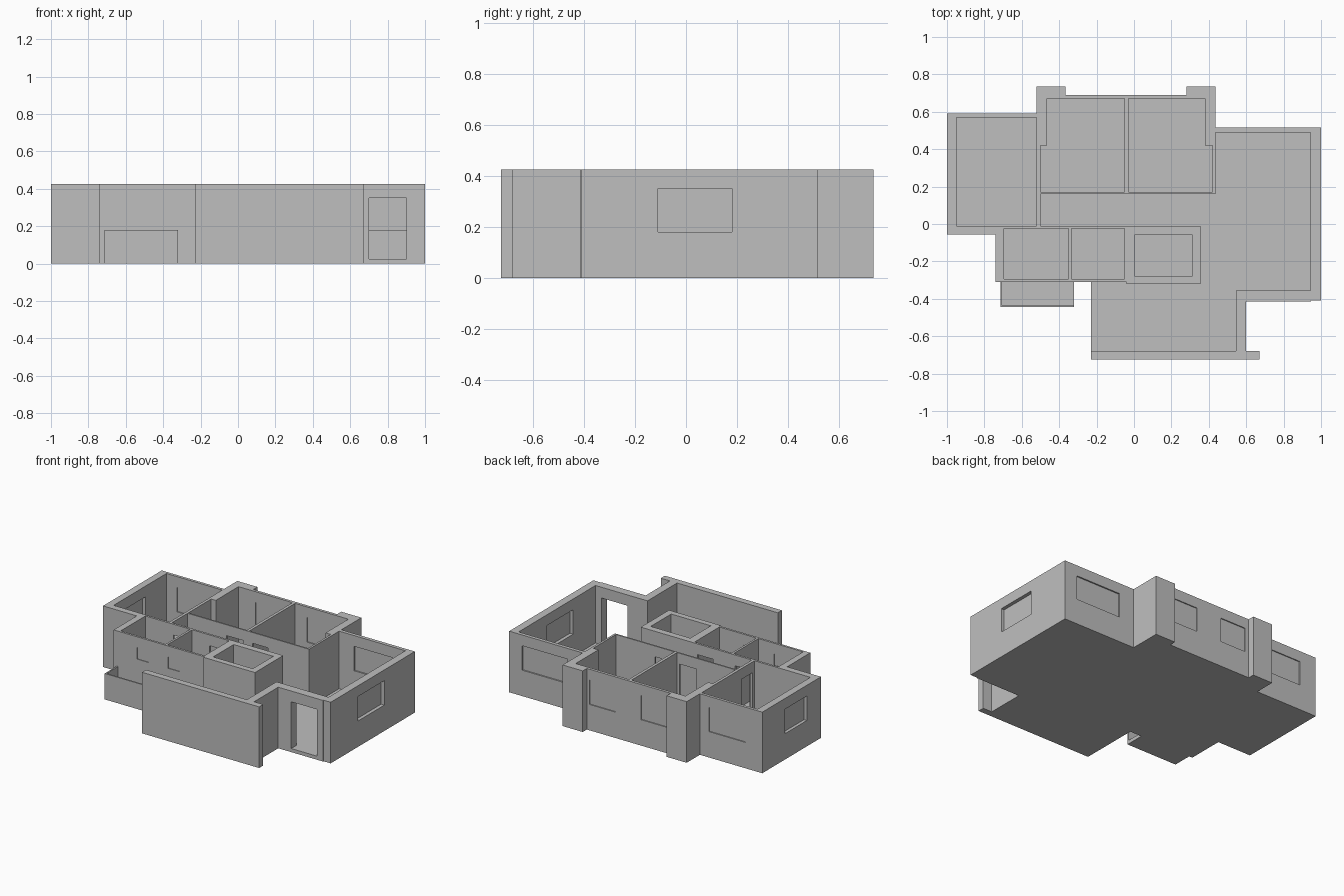
import bpy
import bmesh

HEIGHT, FLOOR, HEAD, SILL = 0.425, 0.025, 0.35, 0.18

default_cube = bpy.data.objects.get("Cube")
if default_cube:
    bpy.data.objects.remove(default_cube, do_unlink=True)

# Single plaster colour
plaster = bpy.data.materials.new("grey_plaster")
plaster.use_nodes = True
colour = (0.52, 0.52, 0.52, 1)
plaster.diffuse_color = colour
plaster.node_tree.nodes["Principled BSDF"].inputs["Base Color"].default_value = colour


def prism(bm, outline, z0, z1):
    """Extrude a counter-clockwise plan outline from z0 to z1."""
    face = bm.faces.new([bm.verts.new((x, y, z0)) for x, y in outline])
    top = bmesh.ops.extrude_face_region(bm, geom=[face])["geom"]
    for v in top:
        if isinstance(v, bmesh.types.BMVert):
            v.co.z = z1


def box(bm, x0, x1, y0, y1, z0, z1):
    prism(bm, [(x0, y0), (x1, y0), (x1, y1), (x0, y1)], z0, z1)


def finish(bm, name):
    bmesh.ops.recalc_face_normals(bm, faces=bm.faces)
    mesh = bpy.data.meshes.new(name)
    bm.to_mesh(mesh)
    bm.free()
    obj = bpy.data.objects.new(name, mesh)
    mesh.materials.append(plaster)
    bpy.context.collection.objects.link(obj)
    return obj


# Solid house block
bm = bmesh.new()
prism(bm, [(-1, -.055), (-.74, -.055), (-.74, -.31), (-.23, -.31), (-.23, -.725),
           (.67, -.725), (.67, -.68), (.6, -.68), (.6, -.415), (.945, -.415),
           (.945, -.41), (1, -.41), (1, .515), (.435, .515), (.435, .735),
           (.28, .735), (.28, .69), (-.365, .69), (-.365, .735), (-.52, .735),
           (-.52, .59), (-1, .59)], 0, HEIGHT)
house = finish(bm, "house_walls")

# Rooms to hollow out
cut = bmesh.new()
rooms = [
    # living room and corridor
    [(-.5, -.01), (-.215, -.01), (.355, -.01), (.355, -.32), (-.04, -.32), (-.04, -.31),
     (-.215, -.31), (-.215, -.68), (.545, -.68), (.545, -.355), (.945, -.355),
     (.945, .49), (.435, .49), (.435, .16), (-.5, .16)],
    # two back bedrooms
    [(-.5, .17), (-.05, .17), (-.05, .67), (-.465, .67), (-.465, .42), (-.5, .42)],
    [(-.03, .17), (.42, .17), (.42, .42), (.38, .42), (.38, .67), (-.03, .67)],
]
for outline in rooms:
    prism(cut, outline, FLOOR, .6)
# side bedroom, two small rooms, shaft
for x0, x1, y0, y1 in [(-.95, -.52, -.01, .57), (-.695, -.35, -.295, -.025),
                       (-.335, -.05, -.295, -.025), (.005, .31, -.28, -.055)]:
    box(cut, x0, x1, y0, y1, FLOOR, .6)

# Doorways: entrance, bedrooms, small rooms, side bedroom
for x0, x1, y0, y1 in [(.7, .9, -.45, -.33), (0, .12, .15, .18), (-.2, -.07, .15, .18),
                       (-.48, -.37, -.035, 0), (-.2, -.08, -.035, 0),
                       (-.53, -.49, .01, .13)]:
    box(cut, x0, x1, y0, y1, FLOOR, HEAD)
# Wide terrace opening
box(cut, -.26, -.2, -.68, -.31, .03, .6)


def window(axis, a0, a1, w0, w1, sill=SILL):
    """Recess a wall lying between w0 and w1 from both sides, leaving a thin pane."""
    mid = (w0 + w1) / 2
    for d0, d1 in ((w0 - .005, mid - .003), (mid + .003, w1 + .005)):
        if axis == "x":
            box(cut, a0, a1, d0, d1, sill, HEAD)
        else:
            box(cut, d0, d1, a0, a1, sill, HEAD)


window("x", .55, .9, .49, .515)
window("x", .06, .26, .67, .69)
window("x", -.335, -.135, .67, .69)
window("x", -.87, -.59, .57, .59)
window("y", -.11, .18, .945, 1)
window("y", .1, .34, -1, -.95)
window("x", -.56, -.47, -.31, -.295, .27)
window("x", -.32, -.235, -.31, -.295, .27)

cutter = finish(cut, "room_cutter")
cutter.hide_render = True
mod = house.modifiers.new("rooms", "BOOLEAN")
mod.operation = "DIFFERENCE"
mod.solver = "EXACT"
mod.use_self = True
mod.object = cutter

# Bake the cut and discard the cutter
bpy.context.view_layer.update()
graph = bpy.context.evaluated_depsgraph_get()
carved = bpy.data.meshes.new_from_object(house.evaluated_get(graph))
house.modifiers.clear()
house.data = carved
bpy.data.objects.remove(cutter, do_unlink=True)

# Low balcony: floor, parapet, side wall
for name, dims in {
    "balcony_floor": (-.705, -.32, -.435, -.31, 0, FLOOR),
    "balcony_parapet": (-.715, -.32, -.445, -.435, 0, SILL),
    "balcony_side_wall": (-.715, -.705, -.435, -.31, 0, SILL),
}.items():
    bm = bmesh.new()
    box(bm, *dims)
    finish(bm, name)
